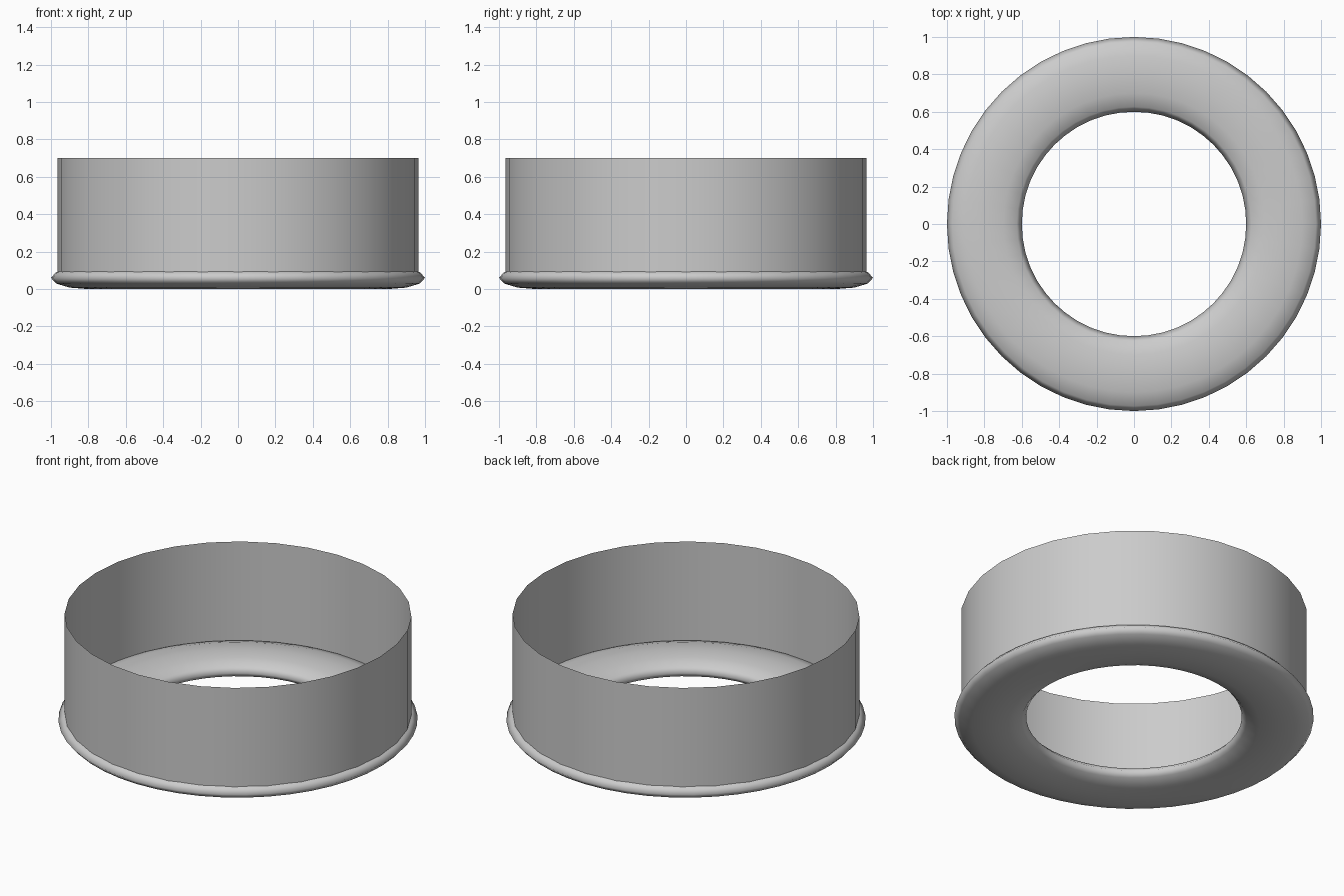
import bpy

if "Cube" in bpy.data.objects:
    bpy.data.objects.remove(bpy.data.objects["Cube"])

# Flattened ring base
bpy.ops.mesh.primitive_torus_add(major_radius=0.8, minor_radius=0.2,
                                 major_segments=48, minor_segments=12,
                                 location=(0, 0, 0.06))
base = bpy.context.object
base.name = "base_ring"
base.scale.z = 0.3
bpy.ops.object.transform_apply(location=False, rotation=False, scale=True)
bpy.ops.object.shade_smooth()

# Thin open wall, its lower edge sunk into the ring
bottom, top = 0.06, 0.70
bpy.ops.mesh.primitive_cylinder_add(vertices=32, radius=0.965, depth=top - bottom,
                                    end_fill_type='NOTHING',
                                    location=(0, 0, (top + bottom) / 2))
wall = bpy.context.object
wall.name = "wall"
bpy.ops.object.shade_smooth()
